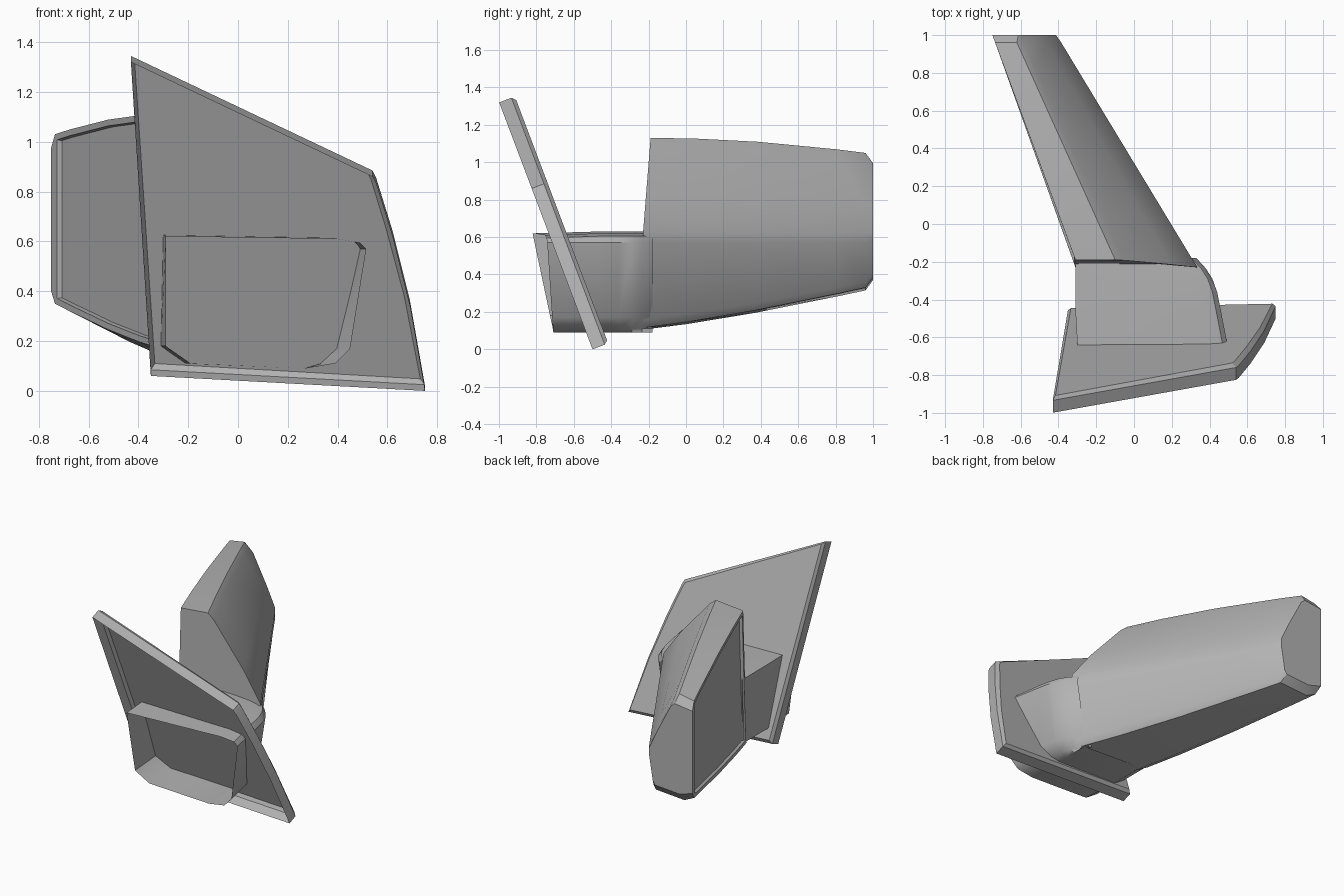
import bpy, bmesh, math
from mathutils import Vector

cube = bpy.data.objects.get("Cube")
if cube:
    bpy.data.objects.remove(cube, do_unlink=True)

grey = bpy.data.materials.new("plain_grey")
grey.use_nodes = True
colour = (0.45, 0.45, 0.45, 1)
grey.diffuse_color = colour
grey.node_tree.nodes["Principled BSDF"].inputs["Base Color"].default_value = colour


def loft(bm, rings, cap_start=False, cap_end=False):
    """Skin closed rings of points; return the strips of faces."""
    loops = [[bm.verts.new(p) for p in ring] for ring in rings]
    n = len(loops[0])
    strips = []
    for a, b in zip(loops, loops[1:]):
        strips.append([bm.faces.new((a[i], a[(i + 1) % n], b[(i + 1) % n], b[i]))
                       for i in range(n)])
    if cap_start:
        bm.faces.new(loops[0][::-1])
    if cap_end:
        bm.faces.new(loops[-1])
    return strips


def finish(bm, name, angle):
    bmesh.ops.recalc_face_normals(bm, faces=bm.faces)
    mesh = bpy.data.meshes.new(name)
    bm.to_mesh(mesh)
    bm.free()
    mesh.materials.append(grey)
    obj = bpy.data.objects.new(name, mesh)
    bpy.context.collection.objects.link(obj)
    bpy.ops.object.select_all(action='DESELECT')
    obj.select_set(True)
    bpy.context.view_layer.objects.active = obj
    bpy.ops.object.shade_smooth_by_angle(angle=math.radians(angle))


# Mounting plate: leaning shell, open at the front, chamfered at the back
outline = [(-0.43, 1.32), (0.54, 0.86), (0.555, 0.83), (0.62, 0.62),
           (0.69, 0.34), (0.75, 0.0), (-0.35, 0.06)]
centre = Vector((0.12, -0.72, 0.58))
lean = Vector((0, 0.935, 0.354))
front = [Vector((x, -0.5 - 0.378 * z, z)) for x, z in outline]
rim = [p + lean * 0.07 for p in front]
back = [p + lean * 0.09 + (centre - p).normalized() * 0.025 for p in front]
bm = bmesh.new()
loft(bm, [front, rim, back], cap_end=True)
finish(bm, "mounting_plate", 25)

# Arm: open tube through the plate, bending into the housing
mouth = [(-0.29, 0.62), (-0.29, 0.18), (-0.19, 0.11), (0.27, 0.09), (0.39, 0.11),
         (0.45, 0.17), (0.515, 0.57), (0.49, 0.595), (0.4, 0.61)]


def arm_ring(y, right):
    ring = []
    for x, z in mouth:
        if x > 0.3:
            x -= 0.515 - right
        elif x < 0:
            x -= 0.02
        ring.append((x, y, z + 0.01 * (z > 0.58)))
    return ring


end = [(x, -0.71 - (z - 0.1) * (0.16 - 0.18 * x), z) for x, z in mouth]
stations = [(-0.46, 0.46), (-0.36, 0.44), (-0.29, 0.415), (-0.235, 0.38), (-0.18, 0.33)]
bm = bmesh.new()
loft(bm, [end] + [arm_ring(y, r) for y, r in stations])
finish(bm, "arm", 40)

# Mirror housing: tapering loft with a ridge along its outer side
near = [(-0.31, 1.11), (-0.1, 1.13), (-0.05, 1.09), (0.19, 0.82), (0.335, 0.625),
        (0.335, 0.57), (0.3, 0.16), (0.26, 0.115), (-0.2, 0.105), (-0.31, 0.17)]
far = [(-0.735, 1.03), (-0.62, 1.05), (-0.585, 1.02), (-0.46, 0.78), (-0.385, 0.62),
       (-0.385, 0.57), (-0.42, 0.36), (-0.44, 0.33), (-0.66, 0.315), (-0.735, 0.35)]
rings = []
for t in (0, 0.2, 0.5, 0.87, 1):
    ring = []
    for (xa, za), (xb, zb) in zip(near, far):
        z = za + (zb - za) * t
        bulge = 1 + 0.16 * t * (1 - t)
        y_near = -0.23 + 0.08 * max(0, za - 0.62)
        ring.append((xa + (xb - xa) * t, y_near + (0.96 - y_near) * t,
                     0.6 + (z - 0.6) * bulge))
    rings.append(ring)
tip = [(-0.57 + (x + 0.57) * 0.85, 1.0, 0.68 + (z - 0.68) * 0.85) for x, z in far]
for i in (0, -1):
    tip[i] = (-0.75, 1.0, tip[i][2])
rings.append(tip)
bm = bmesh.new()
strips = loft(bm, rings, True, True)
bmesh.ops.recalc_face_normals(bm, faces=bm.faces)

# Mirror glass: recessed inside a narrow lip
glass = [strip[-1] for strip in strips[:-1]]
bmesh.ops.inset_region(bm, faces=glass, thickness=0.025, use_even_offset=True)
bmesh.ops.inset_region(bm, faces=glass, thickness=0.004, depth=-0.02)
finish(bm, "mirror_housing", 32)
